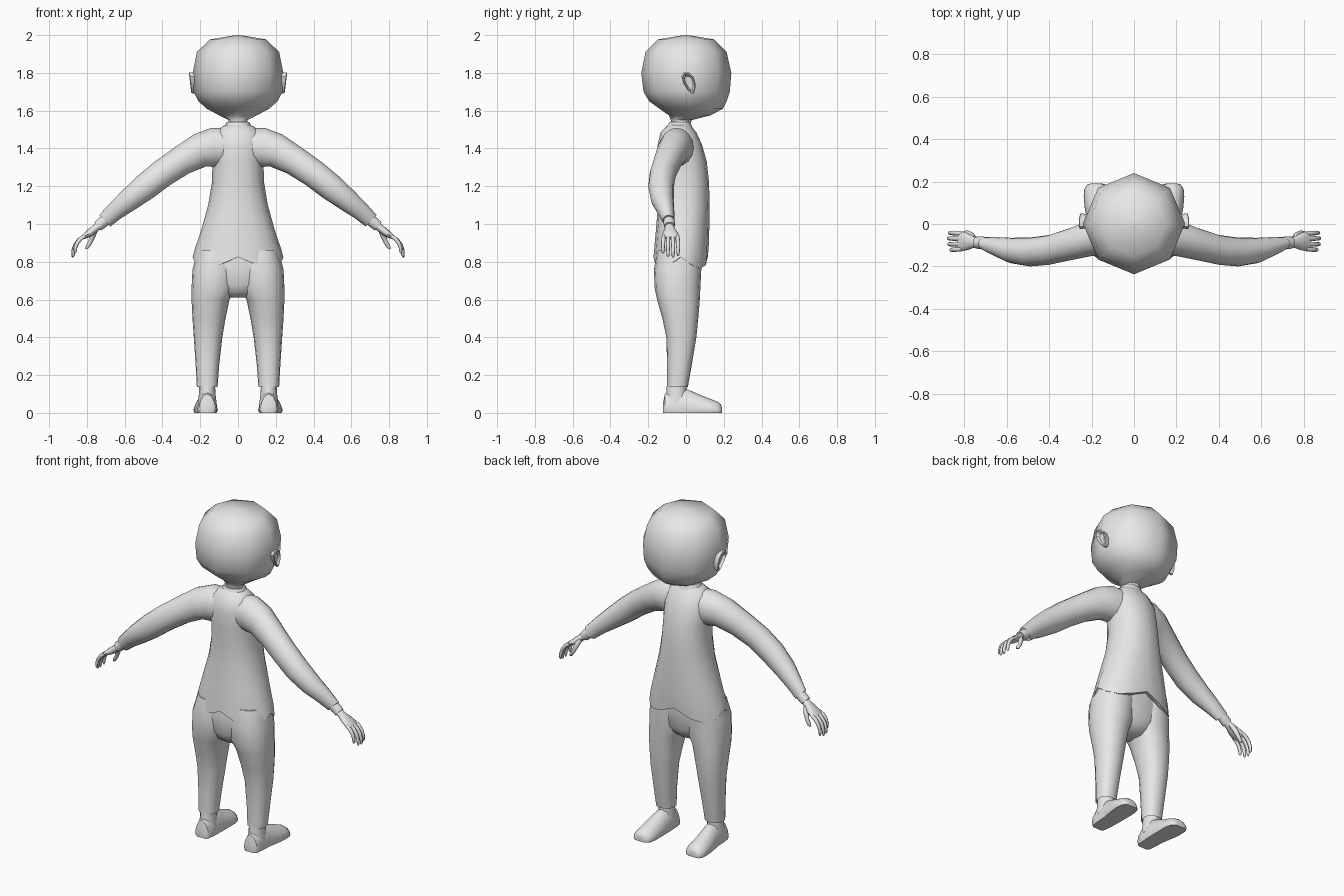
import bpy, bmesh, math
from mathutils import Vector

grey = bpy.data.materials.new("plain grey")
grey.diffuse_color = (0.8, 0.8, 0.8, 1)


def loft(name, rings, caps=(True, True), mirror=False, angle=50):
    """Skin a list of closed point rings; optionally mirror across x."""
    bm = bmesh.new()
    vs = [[bm.verts.new(p) for p in r] for r in rings]
    n = len(rings[0])
    for a, b in zip(vs, vs[1:]):
        for i in range(n):
            j = (i + 1) % n
            bm.faces.new((a[i], a[j], b[j], b[i]))
    for use, ring in zip(caps, (vs[0], vs[-1])):
        if use:
            c = bm.verts.new(sum((v.co for v in ring), Vector()) / n)
            for i in range(n):
                bm.faces.new((ring[i], ring[(i + 1) % n], c))
    bmesh.ops.recalc_face_normals(bm, faces=bm.faces)
    me = bpy.data.meshes.new(name)
    bm.to_mesh(me)
    bm.free()
    ob = bpy.data.objects.new(name, me)
    bpy.context.collection.objects.link(ob)
    me.materials.append(grey)
    bpy.ops.object.select_all(action='DESELECT')
    ob.select_set(True)
    bpy.context.view_layer.objects.active = ob
    bpy.ops.object.shade_smooth_by_angle(angle=math.radians(angle))
    if mirror:
        ob.modifiers.new("mirror", 'MIRROR').use_bisect_axis[0] = False
    return ob


def flat_ring(z, cx, rx, yb, yf, n=16, p=1.0, dip=0.0):
    """Horizontal superellipse ring; dip lowers its diagonals."""
    pts = []
    for i in range(n):
        a = 2 * math.pi * i / n
        c, s = math.cos(a), math.sin(a)
        x = math.copysign(abs(c) ** p, c) * rx
        y = math.copysign(abs(s) ** p, s) * (yf - yb) / 2
        pts.append(Vector((cx + x, (yb + yf) / 2 + y,
                           z - dip * abs(math.sin(2 * a)))))
    return pts


def tube(path, n=12):
    """Rings across a path of (x, y, z, half height, half depth) in the xz plane."""
    rings = []
    for k, (x, y, z, h, d) in enumerate(path):
        a, b = path[max(k - 1, 0)], path[min(k + 1, len(path) - 1)]
        t = Vector((b[0] - a[0], 0, b[2] - a[2])).normalized()
        up = Vector((-t.z, 0, t.x))
        rings.append([Vector((x, y, z)) + up * h * math.cos(2 * math.pi * i / n)
                      + Vector((0, d * math.sin(2 * math.pi * i / n), 0))
                      for i in range(n)])
    return rings


# Head: eight-sided, with a low faceted crown
loft("head", [flat_ring(z, 0, r, yb, yf, 8) for z, r, yb, yf in (
    (1.50, .048, -.08, .015), (1.55, .05, -.08, .03), (1.575, .10, -.09, .13),
    (1.61, .165, -.14, .195), (1.65, .21, -.195, .215), (1.70, .235, -.225, .232),
    (1.80, .24, -.237, .24), (1.91, .218, -.215, .215), (1.977, .15, -.15, .15),
    (2.0, .01, -.01, .01))])

# Ears: slanted shells with a sunken inner bowl
def ear_ring(x, s, n=10):
    pts = []
    for i in range(n):
        a = 2 * math.pi * i / n
        z = math.sin(a) * .06 * s
        w = .032 + .012 * math.sin(a)
        pts.append(Vector((x + z * .12, .018 + math.cos(a) * w * s - z * .3, 1.747 + z)))
    return pts

loft("ears", [ear_ring(.205, .75), ear_ring(.235, .95), ear_ring(.25, 1),
              ear_ring(.254, .85), ear_ring(.238, .6)], mirror=True, angle=40)

# Jacket body with a zigzag flared hem
loft("jacket", [flat_ring(z, 0, rx, yb, yf, 16, p, dip) for z, rx, yb, yf, p, dip in (
    (.825, .225, -.15, .095, .9, .06), (.825, .24, -.172, .115, .9, .06),
    (.87, .228, -.168, .12, .9, .03), (.96, .197, -.16, .123, .9, 0),
    (1.10, .158, -.148, .125, .9, 0), (1.22, .138, -.145, .122, .9, 0),
    (1.33, .135, -.15, .11, .9, 0), (1.42, .14, -.15, .085, .9, 0),
    (1.485, .125, -.135, .055, 1, 0), (1.515, .085, -.105, .03, 1, 0),
    (1.53, .055, -.09, .02, 1, 0))], caps=(False, True))

# Collar around the neck
loft("collar", [flat_ring(z, 0, rx, yb, yf) for z, rx, yb, yf in (
    (1.495, .085, -.11, .04), (1.52, .07, -.098, .03), (1.54, .06, -.088, .022),
    (1.54, .05, -.08, .015), (1.51, .048, -.078, .013))], caps=(False, False))

# Sleeves
loft("sleeves", tube([
    (.05, -.045, 1.405, .10, .085), (.13, -.05, 1.405, .105, .09),
    (.20, -.065, 1.39, .091, .086), (.30, -.095, 1.335, .078, .076),
    (.40, -.122, 1.268, .074, .07), (.49, -.132, 1.197, .071, .068),
    (.58, -.125, 1.125, .06, .06), (.65, -.107, 1.068, .049, .045),
    (.705, -.092, 1.017, .042, .031), (.70, -.092, 1.02, .03, .024)], 16),
    mirror=True)

# Shirt cuffs
loft("cuffs", tube([(.685, -.09, 1.035, .03, .028), (.73, -.088, .998, .03, .03),
                    (.742, -.088, .988, .028, .028)]), mirror=True, angle=35)

# Hands: palm, four curled fingers and a thumb
loft("palms", tube([(.725, -.088, 1.0, .02, .022), (.755, -.086, .977, .02, .026),
                    (.785, -.083, .953, .02, .04), (.81, -.081, .937, .015, .046),
                    (.828, -.081, .925, .009, .043)]), mirror=True)
for name, y, s in (("index_fingers", -.045, .92), ("middle_fingers", -.069, 1),
                   ("ring_fingers", -.094, .97), ("little_fingers", -.118, .8)):
    pts = ((.81, .937, .01), (.84, .918, .011), (.862, .89, .0105),
           (.873, .858, .0095), (.875, .83, .0075), (.874, .822, .003))
    loft(name, tube([(.81 + (x - .81) * s, y + (y + .08) * (x - .81) * 1.5,
                      .937 + (z - .937) * s, r, r) for x, z, r in pts], 8), mirror=True)
loft("thumbs", tube([(.755, -.07, .972, .015, .015), (.768, -.052, .94, .015, .015),
                     (.782, -.043, .905, .012, .012), (.798, -.042, .878, .01, .01),
                     (.806, -.042, .868, .004, .004)], 8), mirror=True)

# Trousers: hips and two tapered legs
loft("hips", [flat_ring(z, 0, rx, yb, yf, 16, .85) for z, rx, yb, yf in (
    (.612, .06, -.10, .02), (.64, .12, -.135, .05), (.68, .18, -.15, .068),
    (.78, .228, -.163, .08), (.90, .19, -.14, .08))])
loft("trouser_legs", [flat_ring(z, (xi + xo) / 2, (xo - xi) / 2, yb, yf, 16, .9)
                      for z, xi, xo, yb, yf in (
    (.17, .125, .20, -.085, 0), (.137, .108, .218, -.1, .01), (.25, .10, .224, -.1, .03),
    (.40, .083, .234, -.104, .055), (.50, .066, .241, -.125, .065),
    (.60, .045, .246, -.153, .073), (.66, .01, .246, -.166, .076),
    (.76, .005, .241, -.17, .081), (.86, .01, .215, -.15, .085))], mirror=True)

# Shoes: upright ankle flowing into a long flat toe
def shoe_ring(y, x, w, top):
    prof = ((-.9, 0), (-1, .18), (-.85, .55), (-.5, .88), (0, 1),
            (.5, .88), (.85, .55), (1, .18), (.9, 0), (0, 0))
    return [Vector((x + a * w, y, b * top)) for a, b in prof]

loft("shoes", [shoe_ring(*r) for r in (
    (-.122, .163, .03, .05), (-.112, .163, .045, .10), (-.07, .163, .051, .13),
    (-.01, .163, .054, .13), (.03, .166, .058, .115), (.08, .17, .063, .093),
    (.13, .172, .065, .074), (.165, .174, .06, .06), (.185, .176, .045, .045),
    (.19, .177, .03, .03))], mirror=True, angle=45)
loft("ankles", [flat_ring(z, .163, r, -.05 - r - .01, -.04 + r, 12) for z, r in (
    (.05, .05), (.10, .044), (.18, .04))], mirror=True)
